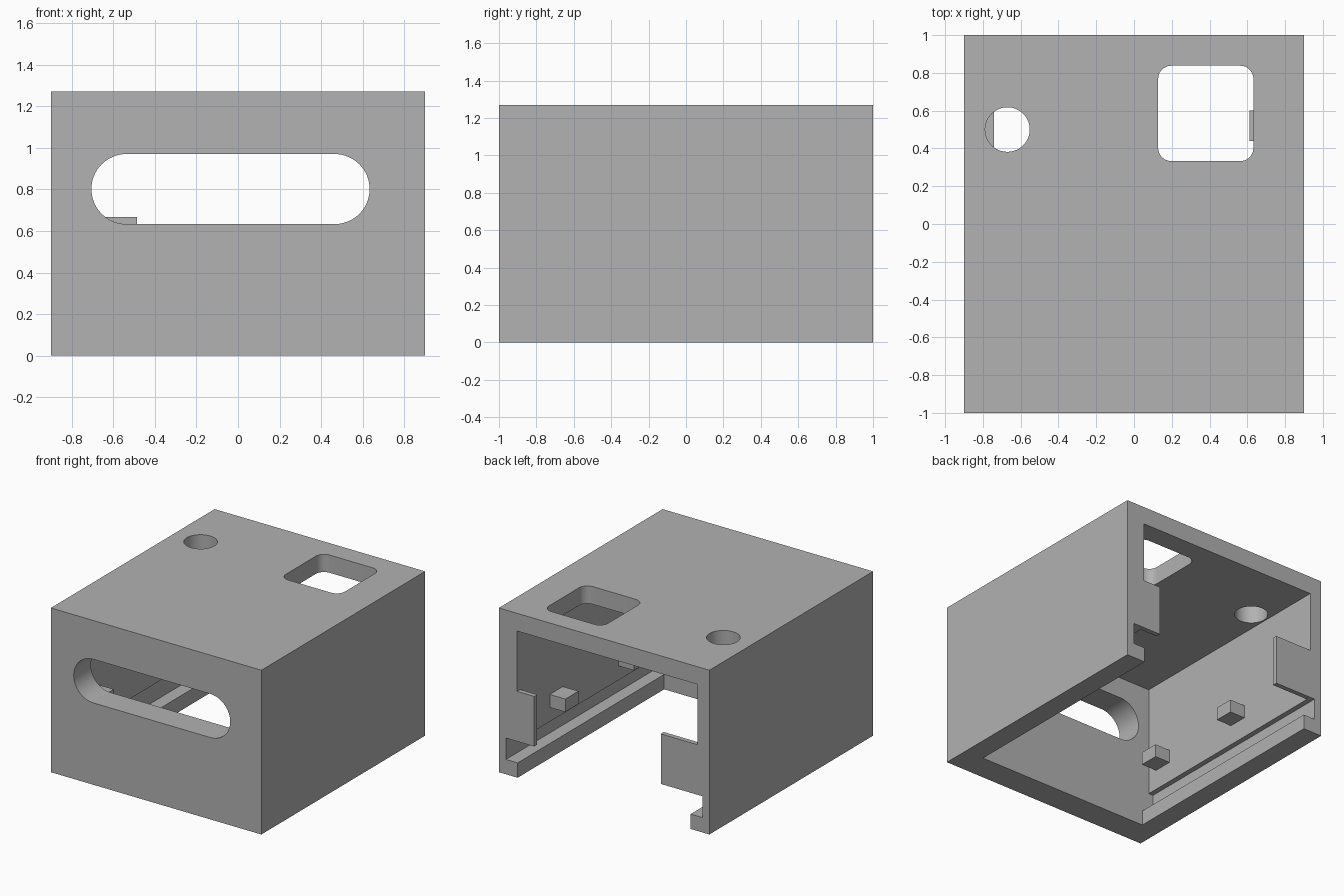
import bpy
import bmesh
from math import cos, sin, pi, radians
from mathutils import Vector

cube = bpy.data.objects.get("Cube")
if cube:
    bpy.data.objects.remove(cube, do_unlink=True)

grey = bpy.data.materials.new("plain_grey")
grey.use_nodes = True
colour = (0.445, 0.445, 0.445, 1)
grey.diffuse_color = colour
grey.node_tree.nodes["Principled BSDF"].inputs["Base Color"].default_value = colour


def make_object(name, bm):
    bmesh.ops.recalc_face_normals(bm, faces=bm.faces)
    mesh = bpy.data.meshes.new(name)
    bm.to_mesh(mesh)
    bm.free()
    mesh.materials.append(grey)
    obj = bpy.data.objects.new(name, mesh)
    bpy.context.collection.objects.link(obj)
    return obj


def prism(name, outline, axis, start, end):
    """Extrude a 2D outline along y (outline in x, z) or z (outline in x, y)."""
    bm = bmesh.new()
    if axis == "Y":
        points = [(a, start, b) for a, b in outline]
        move = Vector((0, end - start, 0))
    else:
        points = [(a, b, start) for a, b in outline]
        move = Vector((0, 0, end - start))
    face = bm.faces.new([bm.verts.new(p) for p in points])
    result = bmesh.ops.extrude_face_region(bm, geom=[face])
    verts = [v for v in result["geom"] if isinstance(v, bmesh.types.BMVert)]
    bmesh.ops.translate(bm, verts=verts, vec=move)
    return make_object(name, bm)


def box(name, x0, x1, y0, y1, z0, z1):
    return prism(name, [(x0, y0), (x1, y0), (x1, y1), (x0, y1)], "Z", z0, z1)


def rounded(x0, x1, y0, y1, r, steps=12):
    """Rounded rectangle outline, with duplicate corner points dropped."""
    points = []
    centres = [(x1 - r, y1 - r), (x0 + r, y1 - r), (x0 + r, y0 + r), (x1 - r, y0 + r)]
    for quarter, (cx, cy) in enumerate(centres):
        for i in range(steps + 1):
            a = (quarter + i / steps) * pi / 2
            p = Vector((cx + r * cos(a), cy + r * sin(a)))
            if not points or (p - points[-1]).length > 0.0001:
                points.append(p)
    if (points[0] - points[-1]).length < 0.0001:
        points.pop()
    return points


# Outer shell
shell = box("housing_shell", -0.9, 0.9, -1, 1, 0, 1.27)

# Cavity open at the back and below, with a rail groove along each side wall
cavity = [(-0.74, -0.1), (-0.74, 0.115), (-0.84, 0.115), (-0.84, 0.28),
          (-0.80, 0.28), (-0.80, 1.133), (0.745, 1.133), (0.745, 0.28),
          (0.84, 0.28), (0.84, 0.115), (0.74, 0.115), (0.74, -0.1)]
cutters = [
    prism("cavity_cutter", cavity, "Y", -0.79, 1.2),
    # Front slot, square roof window and round roof hole
    prism("slot_cutter", rounded(-0.705, 0.633, 0.633, 0.97, 0.1685, 16), "Y", -1.2, -0.6),
    prism("window_cutter", rounded(0.128, 0.632, 0.333, 0.838, 0.07), "Z", 1.0, 1.4),
    prism("hole_cutter", rounded(-0.788, -0.552, 0.382, 0.618, 0.118), "Z", 1.0, 1.4),
]
for cutter in cutters:
    cutter.hide_render = True
    mod = shell.modifiers.new(cutter.name, "BOOLEAN")
    mod.operation = "DIFFERENCE"
    mod.solver = "EXACT"
    mod.object = cutter

# Bake the cuts and drop the cutters
bpy.context.view_layer.update()
graph = bpy.context.evaluated_depsgraph_get()
cut_mesh = bpy.data.meshes.new_from_object(shell.evaluated_get(graph))
shell.modifiers.clear()
shell.data = cut_mesh
for cutter in cutters:
    bpy.data.objects.remove(cutter, do_unlink=True)

# Thin tabs flush with the open back
box("left_back_tab", 0.598, 0.745, 0.963, 1, 0.28, 0.667)
box("right_back_tab", -0.80, -0.485, 0.963, 1, 0.28, 0.667)

# Small support blocks on the inner side walls
for i, y in enumerate((-0.40, 0.44)):
    box(f"left_support_block_{i + 1}", 0.612, 0.745, y, y + 0.16, 0.39, 0.49)
for i, y in enumerate((-0.71, 0.12)):
    box(f"right_support_block_{i + 1}", -0.80, -0.67, y, y + 0.15, 0.435, 0.535)

# Smooth the rounded cutouts while keeping edges sharp
bpy.ops.object.select_all(action="DESELECT")
shell.select_set(True)
bpy.context.view_layer.objects.active = shell
bpy.ops.object.shade_smooth_by_angle(angle=radians(30))
